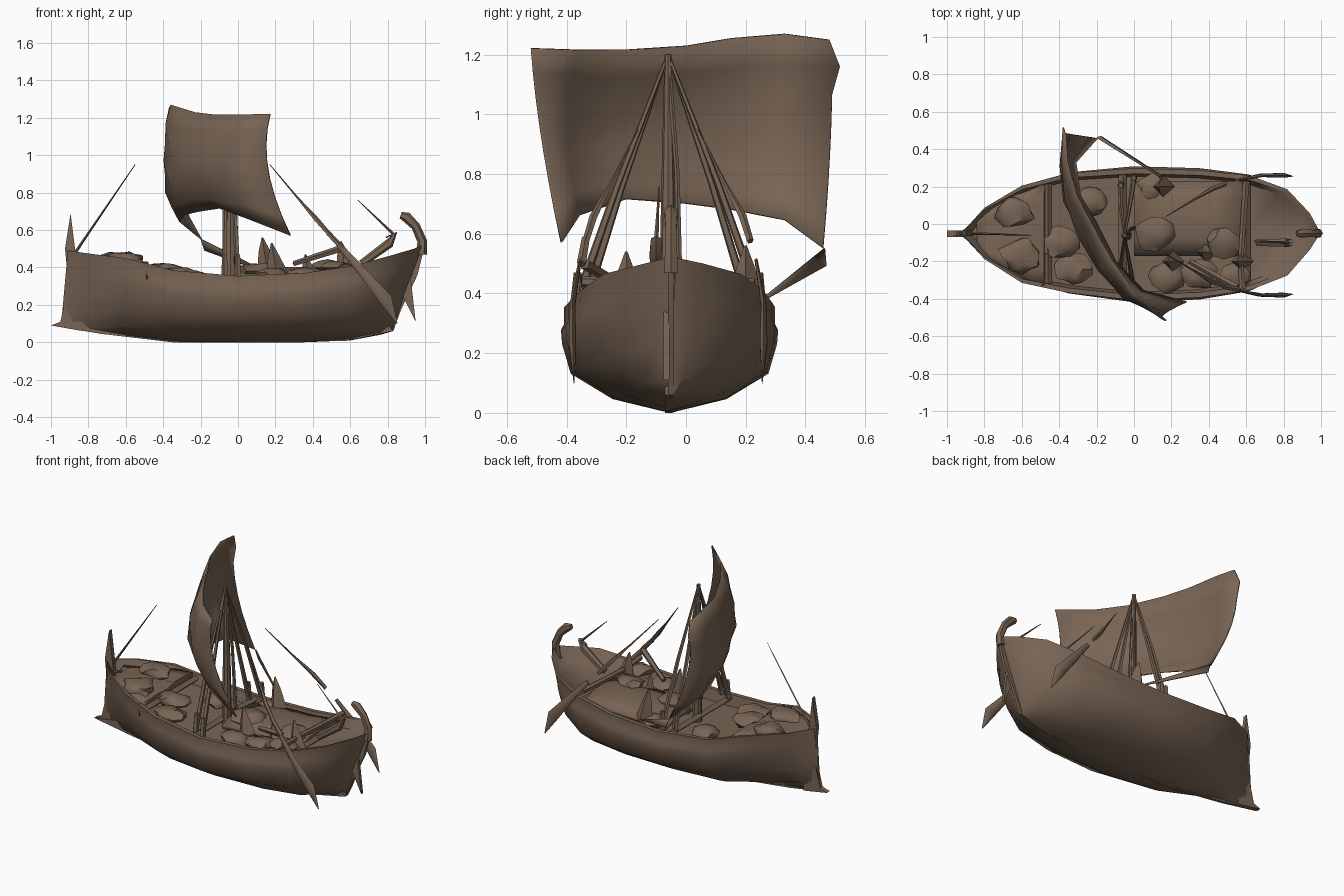
import bpy, bmesh, math, random
from mathutils import Vector

if "Cube" in bpy.data.objects:
    bpy.data.objects.remove(bpy.data.objects["Cube"])
rng = random.Random(4)
MID = -0.06  # keel line in y

wood = bpy.data.materials.new("weathered brown")
wood.use_nodes = True
BROWN = (0.19, 0.13, 0.09, 1)
wood.diffuse_color = BROWN
wood.node_tree.nodes["Principled BSDF"].inputs["Base Color"].default_value = BROWN


def finish(name, bm, angle=40):
    bmesh.ops.recalc_face_normals(bm, faces=bm.faces)
    me = bpy.data.meshes.new(name)
    bm.to_mesh(me)
    bm.free()
    me.materials.append(wood)
    me.shade_smooth()
    me.set_sharp_from_angle(angle=math.radians(angle))
    ob = bpy.data.objects.new(name, me)
    bpy.context.collection.objects.link(ob)
    return ob


def skin(bm, rows, closed=False):
    """Join rows of points with quads."""
    vs = [[bm.verts.new(p) for p in r] for r in rows]
    n = len(vs[0])
    for a, b in zip(vs, vs[1:]):
        for i in range(n if closed else n - 1):
            j = (i + 1) % n
            bm.faces.new((a[i], a[j], b[j], b[i]))
    return vs


def plate(name, pts, y, t):
    """Flat outline in the x-z plane, given thickness along y."""
    bm = bmesh.new()
    vs = skin(bm, [[(x, y + s * t / 2, z) for x, z in pts] for s in (-1, 1)], True)
    for ring in vs:
        bm.faces.new(ring)
    return finish(name, bm, 30)


def spar(name, pts, radii, sides=6, flat=1.0):
    """Tapered pole or rope through points."""
    bm = bmesh.new()
    pts = [Vector(p) for p in pts]
    rows = []
    for i, p in enumerate(pts):
        d = (pts[min(i + 1, len(pts) - 1)] - pts[max(i - 1, 0)]).normalized()
        u = d.cross(Vector((0, 1, 0)))
        if u.length < 0.1:
            u = d.cross(Vector((1, 0, 0)))
        u.normalize()
        v = d.cross(u)
        ring = [k * math.tau / sides for k in range(sides)]
        rows.append([p + radii[i] * (u * math.cos(a) + v * math.sin(a) * flat) for a in ring])
    vs = skin(bm, rows, True)
    bm.faces.new(vs[0])
    bm.faces.new(vs[-1])
    return finish(name, bm)


def lump(name, loc, size, rough=0.2):
    """Crumpled heap of cargo."""
    bm = bmesh.new()
    bmesh.ops.create_icosphere(bm, subdivisions=2, radius=1)
    for v in bm.verts:
        k = 1 + rng.uniform(-rough, rough)
        v.co = Vector(c + s * q * k for c, s, q in zip(loc, size, v.co))
    return finish(name, bm, 50)


# Hull: keel x, rail x, right y, left y, keel z, rail z, fullness
stations = [
    (-.945, -.91, -.065, -.035, .10, .49, 0),
    (-.83, -.80, -.19, .09, .07, .475, .2),
    (-.62, -.60, -.32, .21, .035, .45, .6),
    (-.35, -.35, -.375, .28, 0, .385, .9),
    (0, 0, -.415, .305, 0, .355, 1),
    (.35, .35, -.40, .295, 0, .37, 1),
    (.6, .62, -.36, .265, .01, .41, .95),
    (.76, .82, -.28, .19, .04, .465, .75),
    (.83, .94, -.14, .06, .06, .5, .4),
    (.84, .99, -.06, -.035, .12, .52, 0),
]
section = [(0, 0), (.53, .13), (.92, .37), (1, .65), (1.01, .78), (.98, .84), (.98, 1)]
bm = bmesh.new()
rows = []
for xk, xr, yr, yl, zk, zr, full in stations:
    mid, half = (yr + yl) / 2, (yl - yr) / 2
    side = []
    for w, h in section:
        w = full * w + (1 - full) * min(w, h)
        side.append((w * half, xk + (xr - xk) * h, zk + (zr - zk) * h))
    # rail top, inner wall and deck, drawn in from the raked ends
    xi = xr * .95
    side += [(.9 * half, xr, zr), (.86 * half, xi, zr - .07), (0, xi, zr - .06)]
    right = [(x, mid - w, z) for w, x, z in side]
    left = [(x, mid + w, z) for w, x, z in side[1:-1]]
    rows.append(right + left[::-1])
vs = skin(bm, rows, True)
for ring in (vs[0], vs[-1]):
    bm.faces.new(ring)
finish("hull", bm, 55)

# Stem with ram, keel and stern post
plate("stem_post", [(-1, .09), (-.95, .11), (-.905, .3), (-.925, .5), (-.895, .69),
                    (-.87, .49), (-.85, .3), (-.83, .06)], -.05, .028)
plate("keel", [(-1, .09), (-.73, .045), (-.35, 0), (.58, .008), (.83, .06),
               (.8, .1), (.5, .05), (-.35, .05), (-.8, .12)], MID, .02)
plate("stern_post", [(.83, .06), (.84, .2), (.93, .36), (.97, .52), (1, .52),
                     (.96, .36), (.87, .17)], -.05, .02)
plate("stern_fin", [(.85, .27), (.885, .24), (.95, .11), (.925, .33), (.9, .36)], -.065, .02)
spar("stern_curl", [(.98, -.05, .47), (.985, -.05, .54), (.95, -.05, .62), (.9, -.05, .67),
                    (.87, -.05, .68)], [.03, .026, .024, .028, .018], 6, .9)
spar("stern_bracket", [(.66, -.1, .42), (.81, -.1, .53), (.835, -.1, .58), (.79, -.1, .56)],
     [.02, .025, .02, .004])

# Cross beams
for name, x, z, lo, hi in (("fore_beam", -.46, .385, -.32, .23), ("mast_beam", -.06, .34, -.38, .27),
                           ("aft_beam", .6, .37, -.33, .24)):
    spar(name, [(x, lo, z), (x, hi, z)], [.022, .022], 4)

# Raised, crumpled fore deck with a step down to the waist
bm = bmesh.new()
skin(bm, [[(x, MID + w * k / 3, z + rng.uniform(-.012, .012)) for k in range(-3, 4)]
          for x, w, z in ((-.84, .07, .44), (-.75, .15, .44), (-.65, .21, .435),
                          (-.56, .24, .43), (-.48, .27, .42), (-.47, .27, .34))])
finish("fore_deck", bm).modifiers.new("thickness", "SOLIDIFY").thickness = .02

# Deck house cover, slightly arched
bm = bmesh.new()
skin(bm, [[(x, y, z + .045 * (1 - ((y - .03) / .22) ** 2)) for y in (-.17, -.08, .03, .14, .23)]
          for x, z in ((0, .34), (.2, .355), (.4, .36), (.58, .375))])
finish("deck_cover", bm).modifiers.new("thickness", "SOLIDIFY").thickness = .03

# Cargo heaps
heaps = [(-.64, .06, .44, .10), (-.6, -.17, .44, .11), (-.4, -.1, .38, .10),
         (-.33, -.24, .36, .10), (-.22, .12, .34, .09), (.12, -.05, .38, .11), (.18, -.28, .35, .1),
         (.35, -.27, .36, .09), (.48, -.1, .40, .09), (.53, -.28, .40, .08), (.1, .2, .36, .08)]
for i, (x, y, z, r) in enumerate(heaps):
    lump(f"cargo_{i + 1}", (x, y, z), (r, r * .85, r * .42))

# Crumpled cloth peaks
for i, (x, y, z) in enumerate([(.13, .2, .56), (.18, -.2, .53), (.55, -.2, .54), (.36, -.15, .47)]):
    spar(f"cloth_peak_{i + 1}", [(x + .03, y, .36), (x + .01, y, z - .07), (x, y, z)], [.06, .03, .004], 4)

# Mast
MAST_TOP = (-.05, MID, 1.2)
spar("mast", [(-.04, MID, .3), (-.04, MID, .7), MAST_TOP], [.03, .024, .012], 8)
spar("mast_brace", [(0, -.02, .35), (-.02, -.03, .8), MAST_TOP], [.012, .01, .008])

# Shrouds, fanned to both rails
for side, ys in (("right", (-.37, -.34)), ("left", (.25, .21))):
    for i, (y, x) in enumerate(zip(ys, (0, -.07))):
        my = MID + (y - MID) * .55
        spar(f"{side}_shroud_{i + 1}", [(x, y, .36), (x * .7 - .02, my, .76), MAST_TOP],
             [.016, .012, .006], 5)
        spar(f"{side}_deadeye_{i + 1}", [(x, y, .35), (x, y * .98, .47)], [.02, .014], 5)

# Sail: three rows, blended by a quadratic into a bellied sheet
top = [(-.37, .49, 1.25), (-.36, .33, 1.27), (-.31, .15, 1.255), (-.23, 0, 1.23),
       (-.12, -.2, 1.217), (0, -.37, 1.217), (.17, -.52, 1.222)]
belly = [(-.36, .485, .92), (-.40, .31, .93), (-.37, .12, .93), (-.29, -.07, .93),
         (-.19, -.25, .93), (-.05, -.40, .93), (.16, -.485, .92)]
foot = [(-.2, .46, .55), (-.315, .33, .645), (-.29, .15, .68), (-.2, 0, .70),
        (-.1, -.2, .715), (.05, -.36, .66), (.28, -.42, .57)]
bm = bmesh.new()
rows = []
for k in range(8):
    t = k / 7
    wa, wb, wc = (1 - t) * (1 - 2 * t), 4 * t * (1 - t), t * (2 * t - 1)
    row = [wa * Vector(a) + wb * Vector(b) + wc * Vector(c) for a, b, c in zip(top, belly, foot)]
    if 0 < k < 7:
        for p in row[1:-1]:
            p.x += rng.uniform(-.012, .012)
    rows.append(row)
rows[0][0].y -= .01
rows[1][0].y += .025
skin(bm, rows)
sail = finish("sail", bm, 50)
sail.modifiers.new("thickness", "SOLIDIFY").thickness = .008

# Sheet from the left clew to the rail
bm = bmesh.new()
skin(bm, [[(-.2, .46, .55), (-.18, .465, .49)], [(.14, .25, .38), (.15, .25, .37)]])
finish("left_sheet", bm).modifiers.new("thickness", "SOLIDIFY").thickness = .008

# Loose rigging lines
for name, a, b in (("bow_stay", (-.87, -.05, .48), (-.55, -.06, .95)),
                   ("stern_stay", (.84, -.1, .57), (.64, -.09, .76))):
    spar(name, [a, b], [.008, .002], 4)

# Backstays and steering oars with pointed blades
for side, s in (("right", -1), ("left", 1)):
    spar(f"{side}_backstay", [(x, MID + s * w, z) for x, w, z in
                              ((.17, .1, .95), (.32, .19, .77), (.42, .25, .655), (.49, .275, .575))],
         [.002, .006, .014, .012], 5)
    spar(f"{side}_steering_oar", [(x, MID + s * w, z) for x, w, z in
                                  ((.55, .295, .51), (.68, .32, .36), (.79, .32, .23), (.85, .315, .1))],
         [.014, .025, .036, .003], 6, .4)
spar("oar_crossbar", [(.58, -.35, .44), (.57, -.2, .43), (.6, .23, .43)], [.02, .016, .02])
spar("right_oar_shaft", [(.48, -.335, .585), (.56, -.35, .5)], [.014, .016], 5)
spar("loose_oar", [(.3, -.2, .42), (.55, -.34, .5)], [.015, .02], 5)
